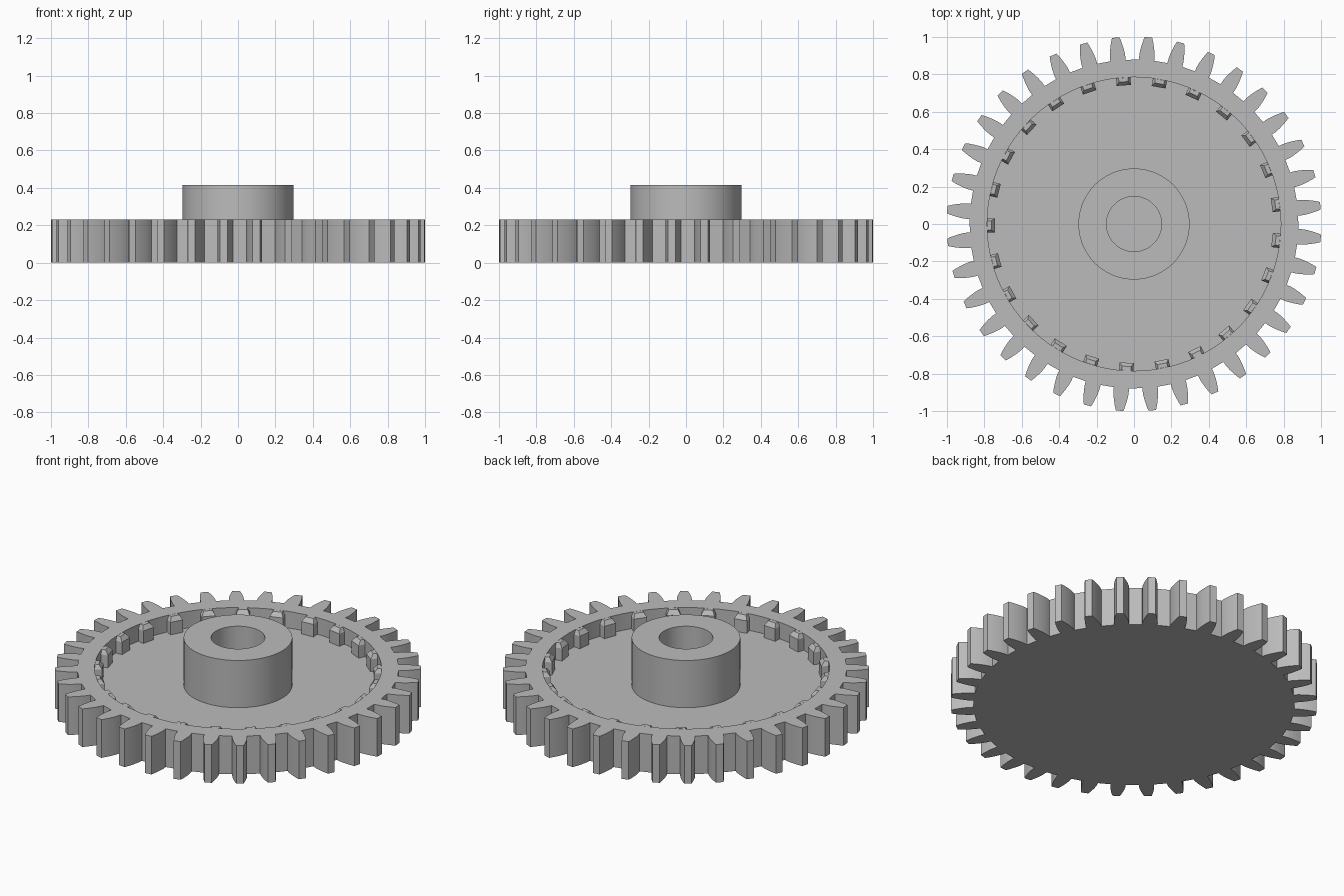
import bpy, bmesh, math
from mathutils import Matrix

if "Cube" in bpy.data.objects:
    bpy.data.objects.remove(bpy.data.objects["Cube"])

TEETH, TOOTH_PHASE = 36, 5.6
LUGS, LUG_PHASE = 25, 94.2
SEG = 100
WALL_R, HUB_R, BORE_R = 0.785, 0.297, 0.147
RIM_Z, FLOOR_Z, HUB_Z = 0.23, 0.13, 0.415

grey = bpy.data.materials.new("grey")
grey.diffuse_color = (0.5, 0.5, 0.5, 1)
grey.use_nodes = True
grey.node_tree.nodes["Principled BSDF"].inputs["Base Color"].default_value = grey.diffuse_color


def finish(bm, name):
    bmesh.ops.recalc_face_normals(bm, faces=bm.faces[:])
    mesh = bpy.data.meshes.new(name)
    bm.to_mesh(mesh)
    bm.free()
    mesh.materials.append(grey)
    ob = bpy.data.objects.new(name, mesh)
    bpy.context.collection.objects.link(ob)
    return ob


def loop(bm, pts, z):
    return [bm.verts.new((x, y, z)) for x, y in pts]


def wall(bm, a, b):
    n = len(a)
    for i in range(n):
        j = (i + 1) % n
        bm.faces.new((a[i], a[j], b[j], b[i]))


def circle(r):
    return [(r * math.cos(2 * math.pi * i / SEG), r * math.sin(2 * math.pi * i / SEG))
            for i in range(SEG)]


# Toothed outline: one bulging flank, mirrored and repeated around the rim
flank = [(0.879, 0.041), (0.905, 0.041), (0.93, 0.038), (0.955, 0.033),
         (0.98, 0.027), (1.0015, 0.020)]
tooth = [(r, -w) for r, w in flank] + [(r, w) for r, w in reversed(flank)]
outline = []
for k in range(TEETH):
    a = math.radians(TOOTH_PHASE + 360 * k / TEETH)
    for r, w in tooth:
        t = a + w / r
        outline.append((r * math.cos(t), r * math.sin(t)))

# Gear body: toothed rim, recessed web and bored hub in one closed shell
bm = bmesh.new()
bottom = loop(bm, outline, 0)
top = loop(bm, outline, RIM_Z)
bm.faces.new(bottom)
wall(bm, bottom, top)
rings = [loop(bm, circle(r), z) for r, z in (
    (WALL_R, RIM_Z), (WALL_R, FLOOR_Z), (HUB_R, FLOOR_Z),
    (HUB_R, HUB_Z), (BORE_R, HUB_Z), (BORE_R, FLOOR_Z))]
for a, b in zip(rings, rings[1:]):
    wall(bm, a, b)
bm.faces.new(rings[-1])
# Flat top of the rim, between the teeth and the recess
edges = []
for ring in (top, rings[0]):
    for i, v in enumerate(ring):
        edges.append(bm.edges.get((v, ring[(i + 1) % len(ring)])))
bmesh.ops.triangle_fill(bm, edges=edges, use_beauty=True, normal=(0, 0, 1))
body = finish(bm, "gear_body")
bpy.context.view_layer.objects.active = body
body.select_set(True)
bpy.ops.object.shade_smooth_by_angle(angle=math.radians(30))

# Small chamfered lugs around the recess wall
bm = bmesh.new()
for k in range(LUGS):
    turn = Matrix.Rotation(math.radians(LUG_PHASE + 360 * k / LUGS), 4, 'Z')
    layers = []
    for z, inner, half in ((FLOOR_Z, 0.743, 0.038), (RIM_Z - 0.025, 0.743, 0.038),
                           (RIM_Z, 0.762, 0.025)):
        layers.append(loop(bm, [(0.784, -half), (0.784, half),
                                (inner, half), (inner, -half)], z))
    bm.faces.new(layers[0])
    wall(bm, layers[0], layers[1])
    wall(bm, layers[1], layers[2])
    bm.faces.new(layers[2])
    bmesh.ops.transform(bm, matrix=turn, verts=sum(layers, []))
finish(bm, "recess_lugs")
